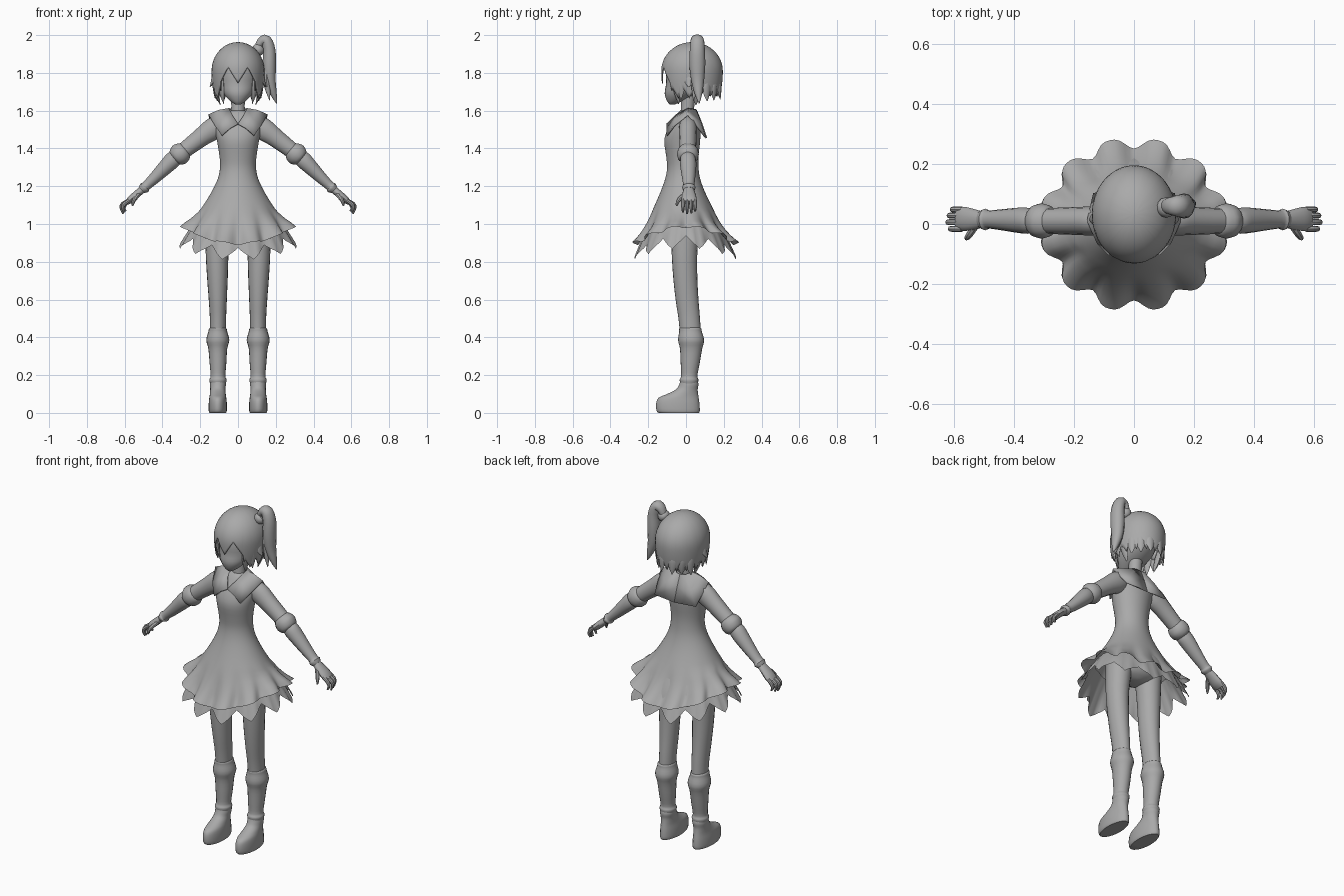
import bpy, math
from mathutils import Vector

grey = bpy.data.materials.new("plain_grey")
grey.diffuse_color = (0.4, 0.4, 0.4, 1)


def make(name, verts, faces, mirror=False, thick=0, angle=40):
    me = bpy.data.meshes.new(name)
    me.from_pydata(verts, [], faces)
    me.materials.append(grey)
    me.polygons.foreach_set("use_smooth", [True] * len(me.polygons))
    me.set_sharp_from_angle(angle=math.radians(angle))
    ob = bpy.data.objects.new(name, me)
    bpy.context.collection.objects.link(ob)
    if thick:
        m = ob.modifiers.new("thickness", "SOLIDIFY")
        m.thickness = thick
        m.offset = 0
    if mirror:
        m = ob.modifiers.new("mirror", "MIRROR")
        m.use_clip = False
        m.use_mirror_merge = False
    return ob


def refine(rows, k=3):
    """Catmull-Rom interpolation of a table of rows."""
    out = []
    for i in range(len(rows) - 1):
        a, b, c, d = (rows[max(0, min(len(rows) - 1, i + j))] for j in (-1, 0, 1, 2))
        for s in range(k):
            t = s / k
            out.append([0.5 * (2 * q + (r - p) * t + (2 * p - 5 * q + 4 * r - w) * t * t
                               + (3 * q - p - 3 * r + w) * t ** 3)
                        for p, q, r, w in zip(a, b, c, d)])
    return out + [list(rows[-1])]


def bridge(rings, n, cap_start=True, cap_end=True):
    f = [(i * n + j, i * n + (j + 1) % n, (i + 1) * n + (j + 1) % n, (i + 1) * n + j)
         for i in range(rings - 1) for j in range(n)]
    if cap_start:
        f.append(tuple(reversed(range(n))))
    if cap_end:
        f.append(tuple(range((rings - 1) * n, rings * n)))
    return f


def stack(name, rows, n=20, k=3, **kw):
    """Horizontal oval rings from the bottom up: z, centre x, radius x, front y, back y."""
    rows = refine(rows, k)
    v = []
    for z, cx, rx, yf, yb in rows:
        for j in range(n):
            a = math.tau * j / n
            v.append((cx + rx * math.cos(a), (yf + yb) / 2 + (yb - yf) / 2 * math.sin(a), z))
    return make(name, v, bridge(len(rows), n), **kw)


def tube(name, rows, n=14, k=3, ref=(0, 1, 0), **kw):
    """Oval tube along a path: x, y, z, radius along ref, radius across."""
    rows = refine(rows, k)
    p = [Vector(r[:3]) for r in rows]
    v = []
    for i, r in enumerate(rows):
        t = (p[min(i + 1, len(p) - 1)] - p[max(i - 1, 0)]).normalized()
        u = Vector(ref)
        u = (u - t * u.dot(t)).normalized()
        w = t.cross(u)
        for j in range(n):
            a = math.tau * j / n
            v.append(p[i] + u * r[3] * math.cos(a) + w * r[4] * math.sin(a))
    return make(name, v, bridge(len(rows), n), **kw)


# head and neck
stack("head", [(1.632, 0, .012, -.085, -.06), (1.65, 0, .04, -.1, -.02), (1.69, 0, .078, -.113, .06),
               (1.74, 0, .1, -.106, .12), (1.80, 0, .11, -.105, .15), (1.88, 0, .1, -.085, .14),
               (1.93, 0, .05, -.03, .09)], n=28)
stack("neck", [(1.55, 0, .045, -.035, .045), (1.6, 0, .036, -.028, .042), (1.68, 0, .037, -.025, .05)])

# dress: bodice running down into a pleated skirt
PROFILE = [(1.6, .038, -.03, .045, 0), (1.585, .08, -.045, .06, 0), (1.555, .12, -.065, .068, 0),
           (1.5, .122, -.098, .075, 0), (1.44, .111, -.115, .075, 0), (1.36, .098, -.105, .066, 0),
           (1.3, .095, -.1, .066, 0), (1.24, .107, -.11, .075, 0), (1.17, .14, -.135, .1, 0),
           (1.08, .195, -.175, .145, .05), (1.0, .25, -.215, .19, .4), (.94, .288, -.255, .24, .8),
           (.9, .315, -.292, .288, 1)]
N = 120


def pleated(name, rows, hem, **kw):
    v = []
    for z, rx, yf, yb, p in rows:
        for j in range(N):
            a = math.tau * j / N                       # zero at the front
            valley = abs(math.cos(6 * a)) ** 3         # twelve lobes
            s = 1 - .13 * p * valley
            ry = -yf if math.cos(a) > 0 else yb
            mid = 0
            if p <= .05:
                mid, ry = (yf + yb) / 2, (yb - yf) / 2
            v.append((rx * s * math.sin(a), mid - ry * s * math.cos(a), z + hem(a, valley, p)))
    return make(name, v, bridge(len(rows), N, kw.pop("cap", False), False), **kw)


rows = refine(PROFILE, 3)
pleated("dress", rows, lambda a, f, p: max(p, 0) * (.09 * math.sin(a) ** 2 - .012 * f), cap=True)


# petticoat with a pointed hem
def points(a, f, p):
    tri = abs(((a / math.tau * 12) % 1) * 2 - 1)       # one in the valleys, zero at the lobes
    return p * (.065 * math.sin(a) ** 2 + .065 * tri)


pleated("petticoat", refine([(1.02, .22, -.19, .17, .1), (.92, .27, -.235, .222, .5),
                             (.808, .318, -.28, .272, 1)], 4), points)

# sailor collar, one half mirrored
inner = [(0, .055, 1.6), (.03, .05, 1.605), (.046, .01, 1.61), (.032, -.05, 1.578), (0, -.1, 1.53)]
outer = [(0, .108, 1.455), (.135, .1, 1.462), (.155, .01, 1.577), (.122, -.062, 1.52), (.085, -.1, 1.468)]
v = []
for a, b in zip(inner, outer):
    a, b = Vector(a), Vector(b)
    v += [a, a.lerp(b, .5) + Vector((0, 0, .007)), b]
make("sailor_collar", v, [(3 * i + j, 3 * i + j + 1, 3 * i + j + 4, 3 * i + j + 3)
                          for i in range(4) for j in range(2)], mirror=True, thick=.008, angle=35)

# arms, sleeve rings and forearm cuffs
tube("upper_arm", [(.07, .01, 1.54, .04, .045), (.13, .01, 1.505, .048, .06), (.2, .01, 1.455, .046, .05),
                   (.31, .01, 1.37, .042, .042)], mirror=True)
tube("sleeve_ring", [(.275, .01, 1.397, .036, .036), (.285, .01, 1.389, .052, .05), (.308, .01, 1.37, .058, .06),
                     (.33, .01, 1.353, .052, .05), (.34, .01, 1.345, .036, .036)], mirror=True)
tube("forearm", [(.32, .01, 1.36, .036, .036), (.345, .01, 1.34, .042, .045), (.375, .012, 1.31, .043, .042),
                 (.44, .014, 1.245, .035, .032), (.485, .015, 1.203, .03, .026), (.495, .015, 1.193, .036, .031),
                 (.51, .015, 1.18, .028, .022)], mirror=True)

# hands
tube("palm", [(.495, .015, 1.192, .024, .02), (.53, .015, 1.163, .034, .02), (.565, .017, 1.132, .04, .02),
              (.588, .018, 1.113, .036, .013)], mirror=True)
for i, y in enumerate((-.016, .006, .028, .048)):
    d = (0, .008, .004, -.006)[i]
    tube("finger", [(.572, y, 1.128, .01, .01), (.602 + d, y, 1.106, .01, .011),
                    (.61 + d, y, 1.085, .009, .009), (.6 + d, y, 1.062 - d, .005, .005)],
         n=8, mirror=True)
tube("thumb", [(.525, -.005, 1.158, .012, .012), (.545, -.032, 1.135, .012, .012),
               (.555, -.045, 1.115, .009, .009), (.558, -.05, 1.095, .004, .004)],
     n=8, ref=(1, 0, 0), mirror=True)

# hips, legs, stockings and shoes
stack("hips", [(.93, 0, .03, -.04, .04), (.96, 0, .12, -.085, .085), (1.03, 0, .15, -.1, .1),
               (1.15, 0, .1, -.08, .06)])
stack("leg", [(.4, .107, .042, -.03, .08), (.5, .106, .043, -.04, .074), (.6, .107, .048, -.055, .066),
              (.72, .109, .055, -.068, .06), (.85, .11, .061, -.076, .06), (1.02, .1, .072, -.08, .075)],
      mirror=True)
stack("stocking", [(.15, .106, .04, -.028, .06), (.175, .106, .046, -.034, .066), (.195, .106, .039, -.026, .06),
                   (.26, .106, .044, -.028, .072), (.34, .107, .05, -.032, .086), (.385, .107, .061, -.042, .096),
                   (.43, .107, .05, -.036, .084), (.445, .107, .047, -.036, .082), (.452, .107, .04, -.03, .075)],
      mirror=True)
stack("shoe", [(0, .107, .044, -.145, .068), (.012, .107, .048, -.156, .073), (.05, .107, .048, -.158, .071),
               (.08, .107, .045, -.145, .067), (.1, .107, .042, -.1, .064), (.125, .107, .04, -.052, .062),
               (.15, .106, .042, -.036, .066), (.17, .106, .04, -.03, .062)], n=24, mirror=True)


# hair cap with a jagged hem that opens over the face
def hem_height(a):
    d = abs(math.degrees(a))
    if d < 44:
        return 1.745 + .085 * abs(((d / 22 + 1) % 2) - 1) if d > 22 else 1.745 + .085 * d / 22
    zig = abs(((d / 12) % 2) - 1)
    return (1.665 if d < 100 else 1.675) + .055 * zig


SEG, LAT, v = 120, 16, []
for i in range(LAT):
    t = (i + .15) / (LAT - .85)
    for j in range(SEG):
        a = math.tau * j / SEG - math.pi
        z = 1.96 - (1.96 - hem_height(a)) * t * t * (1.6 - .6 * t)
        h = (z - 1.81) / .15
        r = math.sqrt(max(0, 1 - h * h)) if h > 0 else 1 - .13 * (h * h)
        v.append((.137 * r * math.sin(a), .032 - .16 * r * math.cos(a), z))
make("hair_cap", v, bridge(LAT, SEG, True, False), thick=.006, angle=50)

# loose locks: angle from the front, start height, tip height, outward flick
for d, top, tip, flick in ((52, 1.84, 1.635, -.02), (66, 1.82, 1.66, .01), (84, 1.8, 1.725, .035),
                           (100, 1.78, 1.63, -.02), (122, 1.78, 1.65, .015), (143, 1.78, 1.655, .01),
                           (165, 1.78, 1.66, .02)):
    a = math.radians(d)
    sx, sy = math.sin(a), -math.cos(a)
    pts = []
    for t, w in ((0, .01), (.35, .026), (.7, .02), (1, .002)):
        r = 1 - .1 * t
        pts.append((.128 * r * sx + flick * t * t * sx, .032 + .15 * r * sy + flick * t * t * sy,
                    top + (tip - top) * t, w, w * .5))
    tube("hair_lock", pts, n=8, ref=(-sy, sx, 0), mirror=True)

# side ponytail with its tie
tube("hair_tie", [(.09, .055, 1.905, .02, .02), (.1, .055, 1.915, .032, .032), (.115, .055, 1.93, .032, .032),
                  (.125, .055, 1.94, .02, .02)])
tube("ponytail", [(.1, .06, 1.925, .02, .016), (.122, .06, 1.965, .03, .024), (.148, .06, 1.972, .036, .03),
                  (.165, .06, 1.92, .04, .034), (.166, .06, 1.84, .042, .036), (.17, .062, 1.76, .034, .03),
                  (.188, .066, 1.69, .02, .018), (.205, .07, 1.638, .002, .002)])
tube("ponytail_inner_lock", [(.155, .055, 1.85, .025, .02), (.15, .052, 1.77, .026, .02),
                             (.158, .046, 1.71, .016, .014), (.168, .04, 1.655, .002, .002)], n=10)
